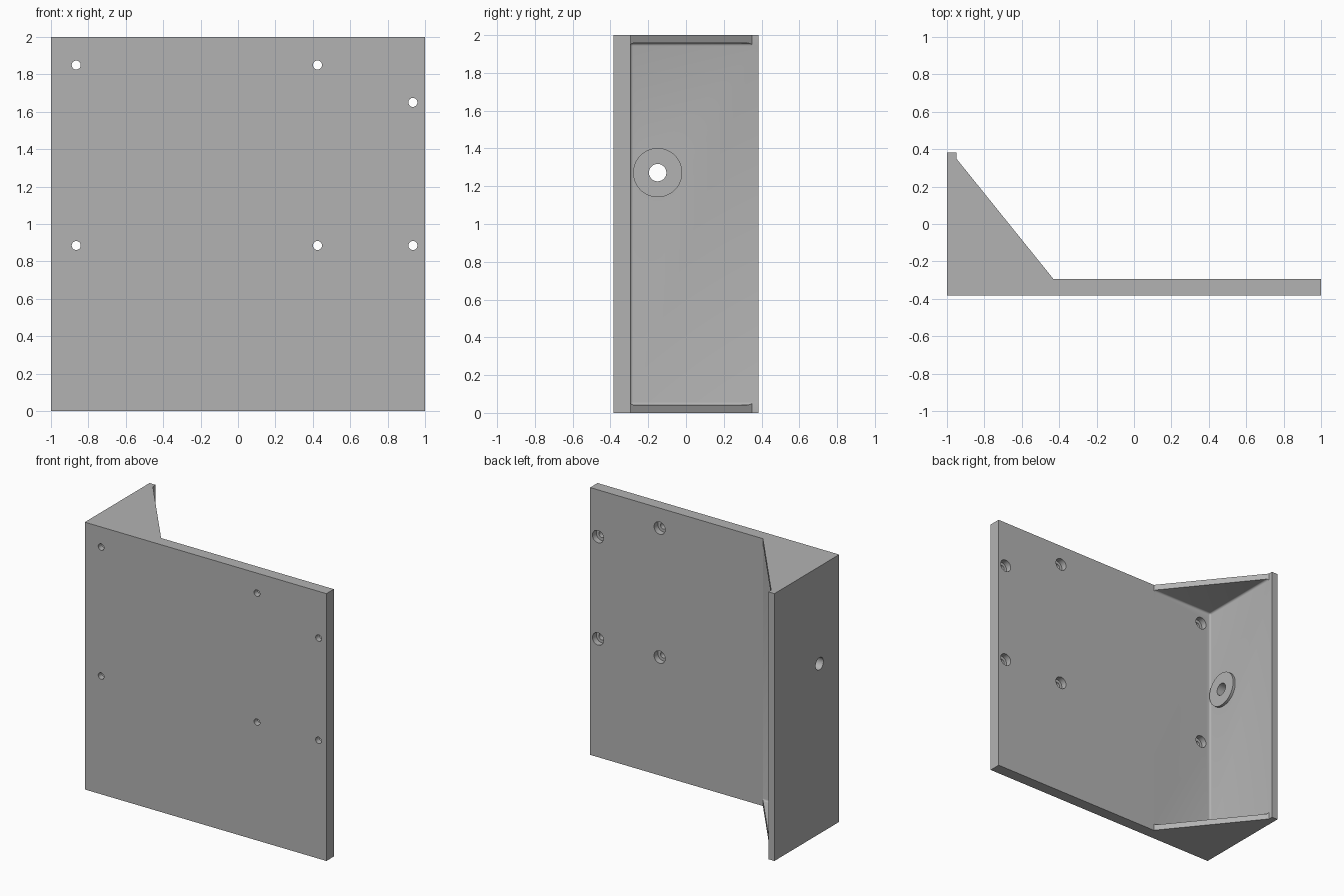
import bpy
import bmesh
import math
from mathutils import Matrix, Vector

if "Cube" in bpy.data.objects:
    bpy.data.objects.remove(bpy.data.objects["Cube"], do_unlink=True)

grey = bpy.data.materials.new("plain grey")
grey.use_nodes = True
COLOUR = (0.45, 0.45, 0.45, 1)
grey.diffuse_color = COLOUR
grey.node_tree.nodes["Principled BSDF"].inputs["Base Color"].default_value = COLOUR

HALF, DEPTH = 1.0, 0.383        # half width, half depth
PLATE_Y, WALL_X = -0.295, -0.95  # inner faces of plate and side wall
RIB = 0.043                      # thickness of the end ribs
FILLET = 0.014


def add_object(name, bm):
    bmesh.ops.recalc_face_normals(bm, faces=bm.faces)
    mesh = bpy.data.meshes.new(name)
    bm.to_mesh(mesh)
    bm.free()
    mesh.materials.append(grey)
    obj = bpy.data.objects.new(name, mesh)
    bpy.context.collection.objects.link(obj)
    return obj


def cylinder(name, start, end, radius):
    start, end = Vector(start), Vector(end)
    axis = end - start
    turn = axis.to_track_quat("Z", "Y").to_matrix().to_4x4()
    bm = bmesh.new()
    bmesh.ops.create_cone(bm, cap_ends=True, segments=48, radius1=radius, radius2=radius,
                          depth=axis.length,
                          matrix=Matrix.Translation((start + end) / 2) @ turn)
    return add_object(name, bm)


def combine(target, tool, operation):
    mod = target.modifiers.new(tool.name, "BOOLEAN")
    mod.operation = operation
    mod.solver = "EXACT"
    mod.object = tool
    bpy.context.view_layer.objects.active = target
    bpy.ops.object.modifier_apply(modifier=mod.name)
    bpy.data.objects.remove(tool, do_unlink=True)


# Bracket outline seen from above, extruded to full height
outline = [(-HALF, -DEPTH), (HALF, -DEPTH), (HALF, PLATE_Y), (-0.43, PLATE_Y),
           (WALL_X, 0.35), (WALL_X, DEPTH), (-HALF, DEPTH)]
bm = bmesh.new()
base = bm.faces.new([bm.verts.new((x, y, 0)) for x, y in outline])
extruded = bmesh.ops.extrude_face_region(bm, geom=[base])["geom"]
bmesh.ops.translate(bm, vec=(0, 0, 2),
                    verts=[v for v in extruded if isinstance(v, bmesh.types.BMVert)])
bracket = add_object("corner_bracket", bm)

# Pocket between the two ribs, with rounded inner corners
low, high = Vector((WALL_X, PLATE_Y, RIB)), Vector((1.5, 1, 2 - RIB))
bm = bmesh.new()
bmesh.ops.create_cube(bm, size=1, matrix=Matrix.Translation((low + high) / 2)
                      @ Matrix.Diagonal((high - low).to_4d()))
bmesh.ops.bevel(bm, geom=bm.edges[:], offset=FILLET, segments=4, profile=0.5,
                affect="EDGES")
combine(bracket, add_object("pocket_cutter", bm), "DIFFERENCE")

# Round boss and its through hole in the side wall
BOSS_Y, BOSS_Z = -0.15, 1.272
boss = cylinder("boss", (WALL_X - 0.02, BOSS_Y, BOSS_Z),
                (WALL_X + 0.02, BOSS_Y, BOSS_Z), 0.13)
combine(bracket, boss, "UNION")
combine(bracket, cylinder("boss_hole_cutter", (-1.2, BOSS_Y, BOSS_Z),
                          (-0.8, BOSS_Y, BOSS_Z), 0.046), "DIFFERENCE")

# Screw holes through the plate, counterbored from the back
for x, top in [(-0.865, 1.85), (0.425, 1.85), (0.935, 1.65)]:
    for z in (0.885, top):
        combine(bracket, cylinder("screw_cutter", (x, -0.6, z), (x, -0.2, z), 0.024),
                "DIFFERENCE")
        combine(bracket, cylinder("counterbore_cutter", (x, -0.34, z), (x, -0.2, z), 0.046),
                "DIFFERENCE")

# Smooth the fillets and holes, keep the flat edges crisp
bpy.ops.object.select_all(action="DESELECT")
bracket.select_set(True)
bpy.context.view_layer.objects.active = bracket
bpy.ops.object.shade_smooth_by_angle(angle=math.radians(30))
